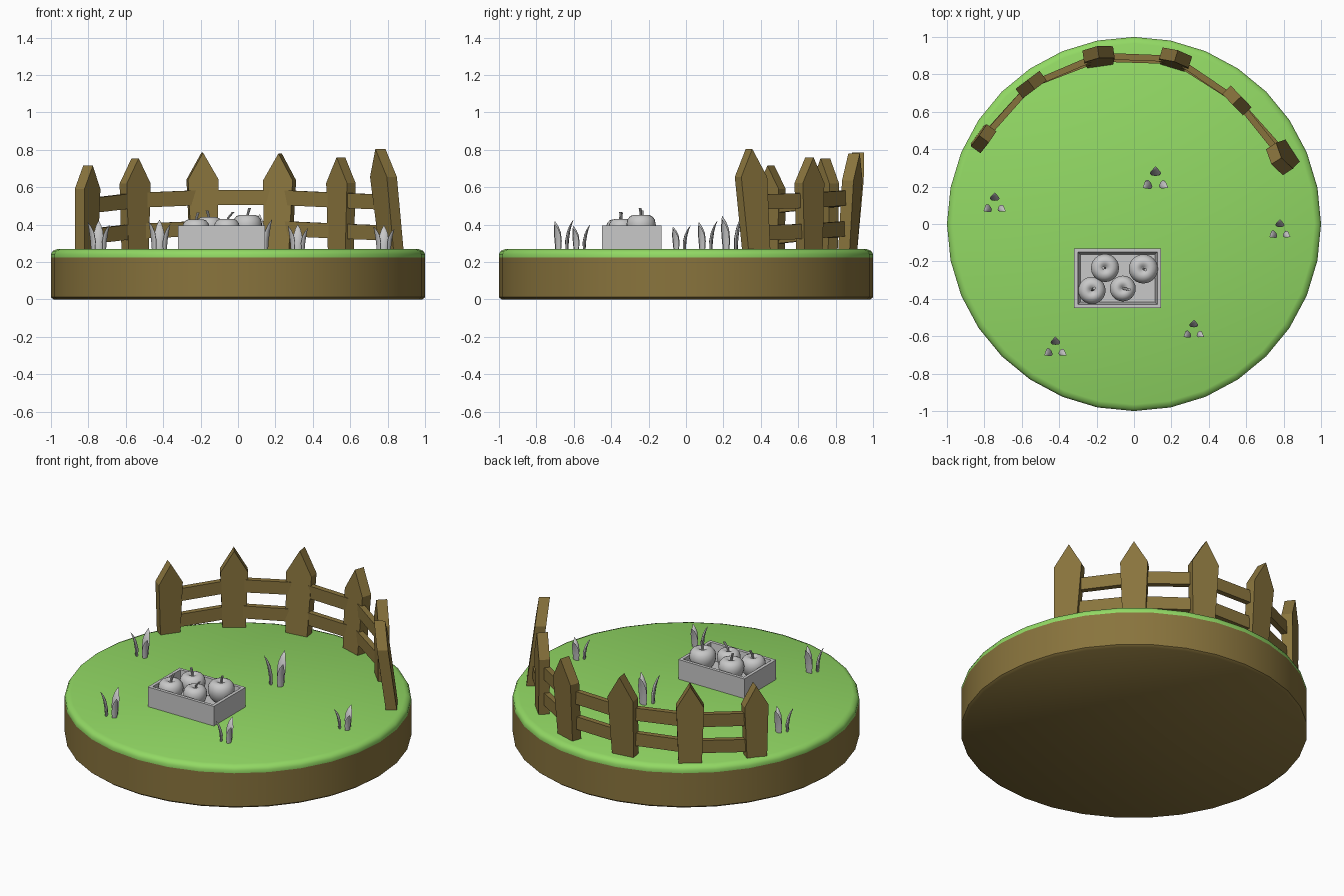
import bpy, bmesh, math
from mathutils import Matrix, Vector

if "Cube" in bpy.data.objects:
    bpy.data.objects.remove(bpy.data.objects["Cube"])


def material(name, rgb):
    m = bpy.data.materials.new(name)
    lin = [(c / 255 / 12.92 if c < 11 else ((c / 255 + 0.055) / 1.055) ** 2.4) for c in rgb]
    m.diffuse_color = (*lin, 1)
    m.use_nodes = True
    m.node_tree.nodes["Principled BSDF"].inputs["Base Color"].default_value = m.diffuse_color
    return m


GREEN = material("grass_green", (146, 217, 100))
BROWN = material("earth_brown", (137, 116, 61))
GREY = material("plain_grey", (200, 200, 200))


def finish(bm, name, mat, smooth=None):
    bmesh.ops.recalc_face_normals(bm, faces=bm.faces)
    me = bpy.data.meshes.new(name)
    bm.to_mesh(me)
    bm.free()
    me.materials.append(mat)
    ob = bpy.data.objects.new(name, me)
    bpy.context.collection.objects.link(ob)
    if smooth:
        bpy.ops.object.select_all(action='DESELECT')
        ob.select_set(True)
        bpy.context.view_layer.objects.active = ob
        bpy.ops.object.shade_smooth_by_angle(angle=math.radians(smooth))
    return ob


def loft(bm, rings):
    """Skin a list of equal-length point rings and cap both ends."""
    vs = [[bm.verts.new(p) for p in r] for r in rings]
    n = len(vs[0])
    for a, b in zip(vs, vs[1:]):
        for i in range(n):
            j = (i + 1) % n
            bm.faces.new((a[i], a[j], b[j], b[i]))
    bm.faces.new(vs[0][::-1])
    bm.faces.new(vs[-1])


def circle(r, z, n, c=(0, 0)):
    return [(c[0] + r * math.cos(2 * math.pi * i / n),
             c[1] + r * math.sin(2 * math.pi * i / n), z) for i in range(n)]


def lathe(name, profile, n, mat, c=(0, 0), smooth=40):
    bm = bmesh.new()
    loft(bm, [circle(r, z, n, c) for r, z in profile])
    return finish(bm, name, mat, smooth)


# round base: earth and grass
lathe("earth_base", [(.985, 0), (1, .012), (1, .225)], 32, BROWN)
lathe("grass_top", [(1, .225), (1, .243), (.99, .26), (.965, .27)], 32, GREEN)

# fence posts: x, y, turn, height, width, outward lean, upper rail height
G = .27
POSTS = [(-.81, .46, 54, .445, .145, -.01, .50),
         (-.55, .745, 37, .485, .16, .0, .53),
         (-.185, .875, 8, .515, .165, .045, .545),
         (.215, .865, -17, .51, .165, .035, .545),
         (.55, .66, -46, .49, .16, .0, .53),
         (.82, .375, -57, .535, .165, -.07, .52)]
for k, (x, y, turn, h, w, lean, _) in enumerate(POSTS):
    bm = bmesh.new()
    t = .032
    outline = [(-w * .42, -.01), (w * .42, -.01), (w / 2, h * .72), (0, h), (-w / 2, h * .72)]
    loft(bm, [[(px, s * t + lean * pz / h, pz) for px, pz in outline] for s in (-1, 1)])
    bm.transform(Matrix.Translation((x, y, G)) @ Matrix.Rotation(math.radians(turn), 4, 'Z'))
    finish(bm, f"fence_post_{k + 1}", BROWN)


# fence rails between neighbouring posts
def rail_point(p, z):
    off = p[5] * (z - G) / p[3]
    a = math.radians(p[2])
    return Vector((p[0] - math.sin(a) * off, p[1] + math.cos(a) * off, z))


for k, (p, q) in enumerate(zip(POSTS, POSTS[1:])):
    for label, drop in (("upper", 0), ("lower", .165)):
        a, b = rail_point(p, p[6] - drop), rail_point(q, q[6] - drop)
        side = (b - a).cross(Vector((0, 0, 1))).normalized() * .017
        up = Vector((0, 0, .04))
        bm = bmesh.new()
        loft(bm, [[e - side - up, e + side - up, e + side + up, e - side + up] for e in (a, b)])
        finish(bm, f"{label}_rail_{k + 1}", BROWN)

# open crate with slightly tapering inside walls
bm = bmesh.new()
cx, cy, hx, hy = -.0875, -.29, .2325, .16


def rect(inset, z):
    return [(cx + sx * (hx - inset), cy + sy * (hy - inset), z)
            for sx, sy in ((-1, -1), (1, -1), (1, 1), (-1, 1))]


loft(bm, [rect(0, G), rect(0, .395), rect(.02, .395), rect(.034, .29)])
finish(bm, "crate", GREY)

# apples with bent stems: x, y, radius, centre height, stem lean
APPLES = [(-.155, -.235, .075, .375, (-.01, 0)), (.05, -.24, .078, .385, (.012, -.005)),
          (-.225, -.355, .073, .365, (.012, .012)), (-.06, -.345, .069, .37, (.035, -.005))]
SHAPE = [(.03, -.88), (.3, -.86), (.62, -.7), (.85, -.4), (.97, -.05), (1, .25), (.93, .55),
         (.76, .77), (.53, .87), (.32, .84), (.16, .72), (.05, .62)]
for k, (x, y, r, z, lean) in enumerate(APPLES):
    lathe(f"apple_{k + 1}", [(a * r, z + b * r) for a, b in SHAPE], 24, GREY, (x, y), 60)
    bm = bmesh.new()
    rings = []
    for s in (0, .5, 1):
        c = (x + lean[0] * s * s, y + lean[1] * s * s)
        rings.append(circle(.005 + .003 * s, z + r * .55 + .06 * s, 8, c))
    loft(bm, rings)
    finish(bm, f"apple_stem_{k + 1}", GREY, 40)

# grass tufts, each of three outward-curving blades: x, y, height, spread
TUFTS = [(-.745, .105, .15, 1), (.115, .235, .185, 1.15), (.78, -.035, .125, .95),
         (.32, -.57, .13, .92), (-.42, -.665, .155, 1)]
# blade levels: height, outward offset, width, thickness
LEVELS = [(-.05, 0, .036, .016), (.3, .001, .046, .02), (.6, .009, .044, .017),
          (.82, .02, .027, .011), (1, .034, .003, .002)]
for k, (x, y, h, s) in enumerate(TUFTS):
    bm = bmesh.new()
    for deg, tall, start, wide in ((90, 1, .028, 1.1), (212, .95, .034, 1), (-32, .85, .034, .85)):
        a = math.radians(deg)
        out, tan = Vector((math.cos(a), math.sin(a), 0)), Vector((-math.sin(a), math.cos(a), 0))
        rings = []
        for lz, lo, w, t in LEVELS:
            c = Vector((x, y, G + lz * h * tall)) + out * (start + lo) * s
            rings.append([c + tan * (math.cos(u) * w * wide * s / 2) + out * (math.sin(u) * t * s / 2)
                          for u in (i * math.pi / 4 for i in range(8))])
        loft(bm, rings)
    finish(bm, f"grass_tuft_{k + 1}", GREY, 60)
